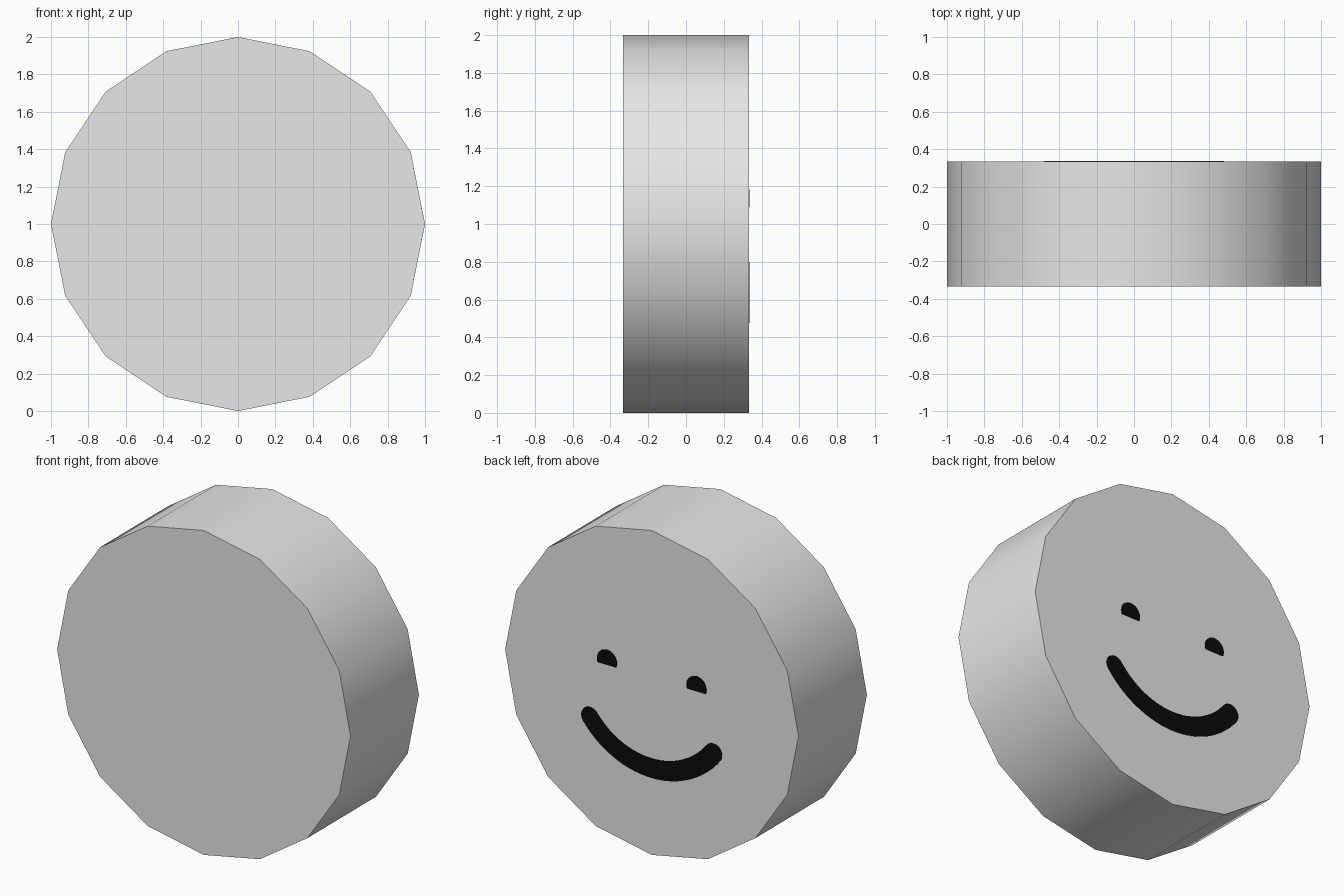
import bpy, bmesh, math
from mathutils import Matrix

if "Cube" in bpy.data.objects:
    bpy.data.objects.remove(bpy.data.objects["Cube"])

BACK = 1 / 3          # half thickness of the disc
CENTRE_Z = 1.0


def material(name, rgb):
    m = bpy.data.materials.new(name)
    m.diffuse_color = (*rgb, 1)
    m.use_nodes = True
    m.node_tree.nodes["Principled BSDF"].inputs["Base Color"].default_value = m.diffuse_color
    return m


def make_object(name, bm, mat):
    bmesh.ops.recalc_face_normals(bm, faces=bm.faces[:])
    mesh = bpy.data.meshes.new(name)
    bm.to_mesh(mesh)
    bm.free()
    mesh.materials.append(mat)
    ob = bpy.data.objects.new(name, mesh)
    bpy.context.collection.objects.link(ob)
    return ob


def plate(name, outline, mat):
    """Thin plate on the back face, from an (x, height above centre) outline."""
    bm = bmesh.new()
    verts = [bm.verts.new((x, BACK - 0.003, CENTRE_Z + z)) for x, z in outline]
    face = bm.faces.new(verts)
    ext = bmesh.ops.extrude_face_region(bm, geom=[face], use_keep_orig=True)
    top = [v for v in ext["geom"] if isinstance(v, bmesh.types.BMVert)]
    bmesh.ops.translate(bm, verts=top, vec=(0, 0.006, 0))
    bmesh.ops.triangulate(bm, faces=[f for f in bm.faces if len(f.verts) > 4])
    return make_object(name, bm, mat)


def arc(cx, cz, r, a0, a1, n):
    angles = [math.radians(a0 + (a1 - a0) * i / n) for i in range(n + 1)]
    return [(cx + r * math.cos(a), cz + r * math.sin(a)) for a in angles]


grey = material("light grey", (0.8, 0.8, 0.8))
black = material("black", (0.003, 0.003, 0.003))

# Disc: 16-sided drum standing on its rim, smooth around the side
bm = bmesh.new()
turn = Matrix.Translation((0, 0, CENTRE_Z)) @ Matrix.Rotation(math.pi / 2, 4, 'X')
bmesh.ops.create_cone(bm, cap_ends=True, segments=16, radius1=1, radius2=1,
                      depth=2 * BACK, matrix=turn)
disc = make_object("disc", bm, grey)
bpy.context.view_layer.objects.active = disc
disc.select_set(True)
bpy.ops.object.shade_smooth_by_angle(angle=math.radians(40))

# Eyes: circles with a flat lower edge
for side, name in ((-1, "eye_right"), (1, "eye_left")):
    plate(name, arc(side * 0.305, 0.115, 0.068, -21, 201, 20), black)

# Mouth: round-ended arc stroke
R, W, CZ, HALF = 0.533, 0.06, 0.068, 52
a0, a1 = 270 - HALF, 270 + HALF
ends = [(R * math.cos(math.radians(a)), CZ + R * math.sin(math.radians(a))) for a in (a0, a1)]
outline = arc(0, CZ, R + W, a0, a1, 28)
outline += arc(*ends[1], W, a1, a1 + 180, 10)[1:]
outline += arc(0, CZ, R - W, a1, a0, 28)[1:]
outline += arc(*ends[0], W, a0 + 180, a0 + 360, 10)[1:-1]
plate("mouth", outline, black)
